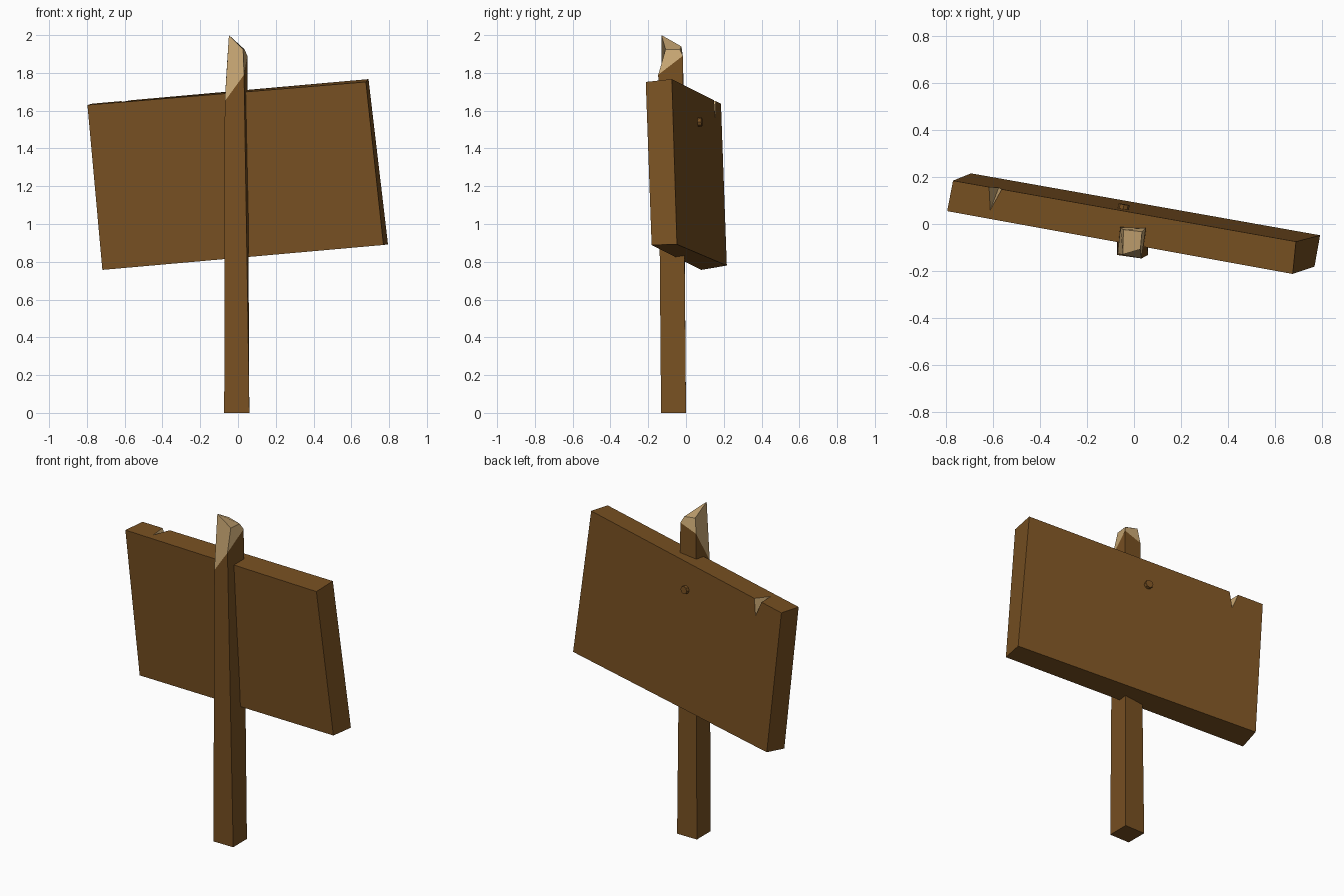
import bpy
from mathutils import Vector

cube = bpy.data.objects.get("Cube")
if cube:
    bpy.data.objects.remove(cube, do_unlink=True)


def material(name, colour):
    m = bpy.data.materials.new(name)
    m.use_nodes = True
    m.diffuse_color = colour
    m.node_tree.nodes["Principled BSDF"].inputs["Base Color"].default_value = colour
    return m


wood = material("brown_wood", (0.19, 0.082, 0.016, 1))
cut_wood = material("pale_cut_wood", (0.60, 0.40, 0.18, 1))


def build(name, points, faces, cut_faces):
    """Flat-faced solid from named points; cut_faces get the pale wood."""
    keys = list(points)
    polys = [[keys.index(k) for k in f.split()] for f in faces + cut_faces]
    mesh = bpy.data.meshes.new(name)
    mesh.from_pydata([points[k] for k in keys], [], polys)
    mesh.materials.append(wood)
    mesh.materials.append(cut_wood)
    for i, p in enumerate(mesh.polygons):
        p.material_index = int(i >= len(faces))
    mesh.update()
    obj = bpy.data.objects.new(name, mesh)
    bpy.context.collection.objects.link(obj)
    return obj


# Post: tapered square stake with a roughly hewn tip
post = {
    "fl": (-0.073, -0.132, 0), "fr": (0.06, -0.132, 0),
    "br": (0.06, 0, 0), "bl": (-0.073, 0, 0),
    "FL": (-0.07, -0.128, 1.65), "FR": (0.032, -0.147, 1.79),
    "BR": (0.05, -0.017, 1.89), "BL": (-0.058, -0.015, 1.85),
    "tip": (-0.048, -0.13, 2.0), "t2": (0.027, -0.108, 1.925),
    "t3": (0.034, -0.033, 1.925), "t4": (-0.045, -0.024, 1.94),
}
build("post", post,
      ["bl br fr fl", "fl fr FR FL", "fr br BR FR", "br bl BL BR", "bl fl FL BL"],
      ["FL FR t2 tip", "FR BR t3 t2", "BR BL t4 t3", "BL FL tip t4", "tip t2 t3 t4"])

# Board: leaning slab with a chipped notch in its top back edge
board = {k: Vector(v) for k, v in {
    "fl": (-0.718, 0.08, 0.757), "fr": (0.77, -0.182, 0.889),
    "br": (0.794, -0.048, 0.892), "bl": (-0.695, 0.216, 0.78),
    "FL": (-0.797, 0.055, 1.63), "FR": (0.677, -0.213, 1.752),
    "BR": (0.691, -0.075, 1.767), "BL": (-0.772, 0.185, 1.637),
}.items()}


def on_face(a, b, c, d, u, v):
    p = [board[k] for k in (a, b, c, d)]
    return p[0].lerp(p[1], u).lerp(p[2].lerp(p[3], u), v)


board["n1"] = board["BL"].lerp(board["BR"], 0.105)
board["n2"] = board["BL"].lerp(board["BR"], 0.142)
board["n_top"] = on_face("BL", "BR", "FL", "FR", 0.12, 0.72)
board["n_back"] = on_face("BL", "BR", "bl", "br", 0.127, 0.115)
build("board", board,
      ["bl br fr fl", "fl fr FR FL", "fr br BR FR", "bl fl FL BL",
       "FL FR BR n2 n_top n1 BL", "br bl BL n1 n_back n2 BR"],
      ["n1 n_top n_back", "n2 n_back n_top"])

# Peg: small round stub standing out of the board's back
across = board["BR"] - board["BL"]
down = board["bl"] - board["BL"]
normal = down.cross(across).normalized()
if normal.y < 0:
    normal.negate()
centre = on_face("BL", "BR", "bl", "br", 0.485, 0.185)
bpy.ops.mesh.primitive_cylinder_add(vertices=8, radius=0.024, depth=0.05,
                                    location=centre - normal * 0.005)
peg = bpy.context.object
peg.name = "peg"
peg.rotation_euler = normal.to_track_quat("Z", "Y").to_euler()
peg.data.materials.append(wood)
